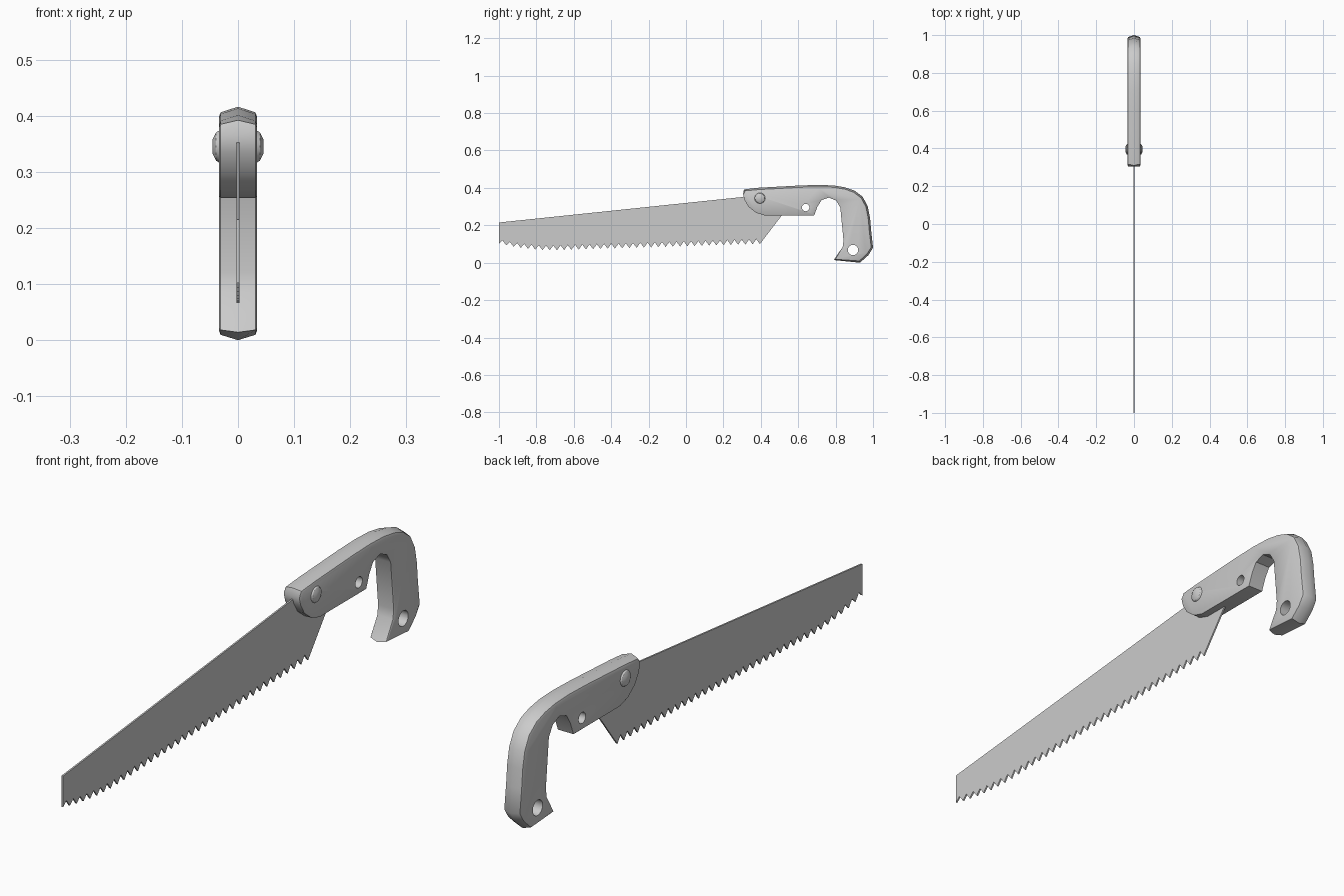
import bpy, bmesh, math
from mathutils import Vector, Matrix

if "Cube" in bpy.data.objects:
    bpy.data.objects.remove(bpy.data.objects["Cube"])


def make_object(name, bm, angle=None):
    bmesh.ops.recalc_face_normals(bm, faces=bm.faces)
    mesh = bpy.data.meshes.new(name)
    bm.to_mesh(mesh)
    bm.free()
    ob = bpy.data.objects.new(name, mesh)
    bpy.context.collection.objects.link(ob)
    bpy.ops.object.select_all(action='DESELECT')
    ob.select_set(True)
    bpy.context.view_layer.objects.active = ob
    if angle:
        bpy.ops.object.shade_smooth_by_angle(angle=math.radians(angle))
    return ob


def loft(bm, loops):
    rings = [[bm.verts.new(p) for p in loop] for loop in loops]
    n = len(rings[0])
    for a, b in zip(rings, rings[1:]):
        for i in range(n):
            j = (i + 1) % n
            bm.faces.new((a[i], a[j], b[j], b[i]))
    bm.faces.new(rings[0])
    bm.faces.new(rings[-1])


def disc(bm, y, z, x, r1, r2, depth, segs):
    side = 1 if x >= 0 else -1
    m = Matrix.Translation((x, y, z)) @ Matrix.Rotation(side * math.pi / 2, 4, 'Y')
    bmesh.ops.create_cone(bm, cap_ends=True, segments=segs, radius1=r1,
                          radius2=r2, depth=depth, matrix=m)


# Blade: tapered plate with a gently curved row of teeth
def tip_z(y):
    if y < -0.7:
        return 0.066 + 0.036 * ((-0.7 - y) / 0.3) ** 2
    return 0.066 + 0.034 * (y + 0.7) / 1.1


TEETH = 36
HEEL = 0.395
pitch = (HEEL + 1) / TEETH
outline = [(-1, 0.215), (0.31, 0.352), (0.42, 0.36), (0.55, 0.30), (0.51, 0.25)]
for i in range(TEETH):
    y = HEEL - i * pitch
    outline.append((y, tip_z(y)))
    outline.append((y - pitch * 0.5, tip_z(y) + 0.026))
outline.append((-1, tip_z(-1)))
bm = bmesh.new()
loft(bm, [[(x, y, z) for y, z in outline] for x in (-0.003, 0.003)])
make_object("blade", bm)

# Handle: the back of the grip is crowned to a ridge, the inside stays flat
crowned = [(0.31, 0.392), (0.39, 0.401), (0.50, 0.407), (0.61, 0.413), (0.71, 0.416),
           (0.79, 0.413), (0.85, 0.403), (0.90, 0.386), (0.945, 0.352), (0.972, 0.30),
           (0.984, 0.24), (0.990, 0.17), (1.0, 0.08), (0.975, 0.04), (0.93, 0.0),
           (0.79, 0.014)]
flat = [(0.838, 0.085), (0.842, 0.12), (0.825, 0.295), (0.803, 0.332), (0.765, 0.348),
        (0.725, 0.335), (0.703, 0.30), (0.685, 0.253), (0.42, 0.253), (0.375, 0.267),
        (0.335, 0.298), (0.313, 0.335), (0.305, 0.365)]
profile = [Vector(p) for p in crowned + flat]


def inset(crown, bevel):
    pts = []
    n = len(profile)
    for i, p in enumerate(profile):
        d1 = (p - profile[i - 1]).normalized()
        d2 = (profile[(i + 1) % n] - p).normalized()
        t = (d1 + d2).normalized()
        inward = Vector((t.y, -t.x))
        amount = crown if i < len(crowned) else bevel
        pts.append(p + inward * amount)
    return pts


layers = [(-0.034, 0.018, 0.005), (-0.031, 0.010, 0), (0, 0, 0),
          (0.031, 0.010, 0), (0.034, 0.018, 0.005)]
bm = bmesh.new()
loft(bm, [[(x, p.x, p.y) for p in inset(c, b)] for x, c, b in layers])
handle = make_object("handle", bm)

# Through holes: hanging hole and lock hole
bm = bmesh.new()
disc(bm, 0.893, 0.068, 0, 0.028, 0.028, 0.2, 16)
disc(bm, 0.64, 0.295, 0, 0.02, 0.02, 0.2, 16)
cutter = make_object("hole_cutter", bm)
cutter.hide_render = True
mod = handle.modifiers.new("holes", 'BOOLEAN')
mod.operation = 'DIFFERENCE'
mod.solver = 'EXACT'
mod.object = cutter
bpy.ops.object.select_all(action='DESELECT')
handle.select_set(True)
bpy.context.view_layer.objects.active = handle
bpy.ops.object.modifier_apply(modifier=mod.name)
bpy.data.objects.remove(cutter, do_unlink=True)
bpy.ops.object.shade_smooth_by_angle(angle=math.radians(38))

# Pivot bolt: a low domed head on each side
bm = bmesh.new()
for s in (-1, 1):
    disc(bm, 0.395, 0.345, s * 0.0355, 0.030, 0.026, 0.007, 14)
    disc(bm, 0.395, 0.345, s * 0.042, 0.026, 0.014, 0.006, 14)
make_object("pivot_bolt", bm, 45)
